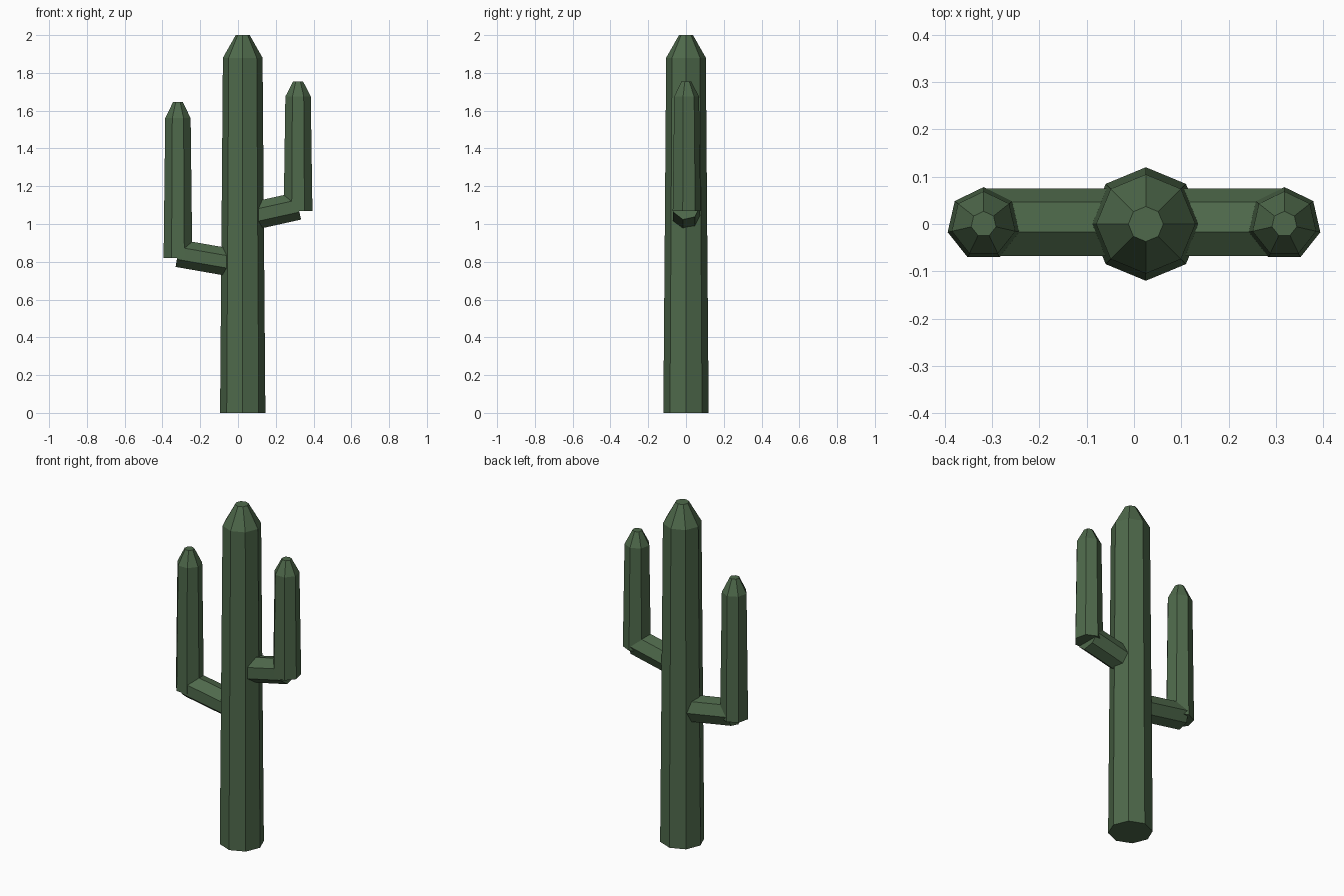
import bpy
import bmesh
import math
from mathutils import Vector

cube = bpy.data.objects.get("Cube")
if cube:
    bpy.data.objects.remove(cube, do_unlink=True)

GREEN = (0.077, 0.141, 0.070, 1.0)
green = bpy.data.materials.new("cactus_green")
green.use_nodes = True
green.diffuse_color = GREEN
shader = green.node_tree.nodes["Principled BSDF"]
shader.inputs["Base Color"].default_value = GREEN
shader.inputs["Roughness"].default_value = 0.9


def stem(name, sides, rings):
    """Flat-faced closed stem through (centre, radius) rings, one corner facing +y."""
    axis = (Vector(rings[-1][0]) - Vector(rings[0][0])).normalized()
    back = Vector((0, 1, 0))
    across = back.cross(axis)
    bm = bmesh.new()
    loops = []
    for centre, radius in rings:
        loop = []
        for i in range(sides):
            a = math.tau * i / sides
            offset = back * math.cos(a) + across * math.sin(a)
            loop.append(bm.verts.new(Vector(centre) + offset * radius))
        loops.append(loop)
    for low, high in zip(loops, loops[1:]):
        for i in range(sides):
            j = (i + 1) % sides
            bm.faces.new((low[i], low[j], high[j], high[i]))
    bm.faces.new(loops[0])
    bm.faces.new(loops[-1])
    bmesh.ops.recalc_face_normals(bm, faces=bm.faces)
    mesh = bpy.data.meshes.new(name)
    bm.to_mesh(mesh)
    bm.free()
    mesh.materials.append(green)
    obj = bpy.data.objects.new(name, mesh)
    bpy.context.collection.objects.link(obj)
    return obj


# Tapered trunk with a blunt tip
TRUNK_X = 0.025
stem("trunk", 8, [((TRUNK_X, 0, 0), 0.12),
                  ((TRUNK_X, 0, 1.88), 0.105),
                  ((TRUNK_X, 0, 2.0), 0.037)])

# Each arm: a sloping branch out of the trunk and an upright with a blunt tip
# side, x, branch start z, branch end z, upright base z, shoulder z, tip z
ARMS = [("right", -0.318, 0.785, 0.845, 0.82, 1.56, 1.645),
        ("left", 0.318, 1.03, 1.095, 1.07, 1.675, 1.755)]
for side, x, start, end, base, shoulder, tip in ARMS:
    stem(side + "_arm_branch", 7, [((TRUNK_X, 0, start), 0.075),
                                   ((x, 0, end), 0.075)])
    stem(side + "_arm_upright", 7, [((x, 0, base), 0.078),
                                    ((x, 0, shoulder), 0.069),
                                    ((x, 0, tip), 0.027)])
